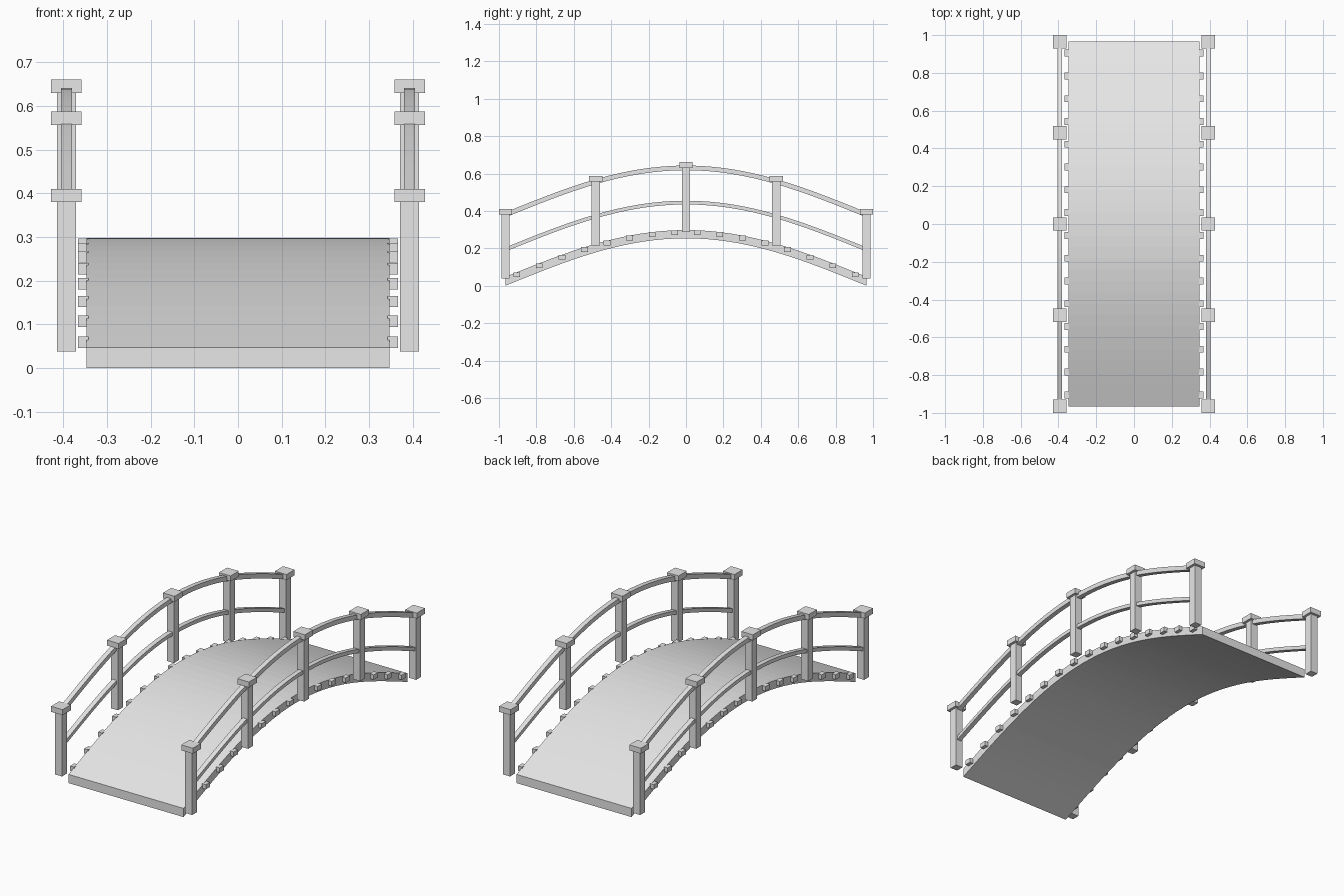
import bpy
import bmesh
import math

cube = bpy.data.objects.get("Cube")
if cube:
    bpy.data.objects.remove(cube, do_unlink=True)

HALF = 0.965          # half the span
RISE = 0.25           # height of the arch
BASE = 0.0475         # walking surface at the ends
RAIL_X = 0.393        # centre line of the railings

grey = bpy.data.materials.new("plain_grey")
grey.use_nodes = True
grey.diffuse_color = (0.8, 0.8, 0.8, 1)
grey.node_tree.nodes["Principled BSDF"].inputs["Base Color"].default_value = (0.8, 0.8, 0.8, 1)


def surface(y):
    return BASE + RISE * math.cos(math.pi / 2 * y / HALF)


def stretch(y):
    # Vertical thickness needed for a constant thickness along the slope
    slope = RISE * math.pi / 2 / HALF * math.sin(math.pi / 2 * y / HALF)
    return math.hypot(1, slope)


def finish(name, bm):
    bmesh.ops.recalc_face_normals(bm, faces=bm.faces)
    mesh = bpy.data.meshes.new(name)
    bm.to_mesh(mesh)
    bm.free()
    mesh.materials.append(grey)
    obj = bpy.data.objects.new(name, mesh)
    bpy.context.scene.collection.objects.link(obj)
    return obj


def box(name, x, y, bottom, width, depth, height):
    bm = bmesh.new()
    bmesh.ops.create_cube(bm, size=1)
    bmesh.ops.scale(bm, vec=(width, depth, height), verts=bm.verts)
    bmesh.ops.translate(bm, vec=(x, y, bottom + height / 2), verts=bm.verts)
    return finish(name, bm)


def arched_beam(name, x, width, lift, thickness, reach=HALF, steps=32):
    bm = bmesh.new()
    rings = []
    for i in range(steps + 1):
        y = reach * (2 * i / steps - 1)
        top = surface(y) + lift
        low = top - thickness * stretch(y)
        corners = [(-1, low), (1, low), (1, top), (-1, top)]
        rings.append([bm.verts.new((x + s * width / 2, y, z)) for s, z in corners])
    for a, b in zip(rings, rings[1:]):
        for k in range(4):
            n = (k + 1) % 4
            bm.faces.new((a[k], a[n], b[n], b[k]))
    bm.faces.new(rings[0])
    bm.faces.new(rings[-1])
    return finish(name, bm)


# Deck
arched_beam("deck", 0, 0.694, 0, 0.044)

for side, sx in (("left", 1), ("right", -1)):
    x = sx * RAIL_X

    # Railings
    arched_beam(side + "_top_rail", x, 0.026, 0.345, 0.025)
    arched_beam(side + "_middle_rail", x, 0.026, 0.157, 0.02)

    # Posts with caps
    for i in range(5):
        y = HALF * (i - 2) / 2
        z = surface(y)
        box(f"{side}_post_{i + 1}", x, y, z - 0.01, 0.043, 0.043, 0.345)
        box(f"{side}_post_cap_{i + 1}", x, y, z + 0.333, 0.07, 0.07, 0.03)

    # Plank ends along the deck edge
    for i in range(16):
        y = HALF * ((i + 0.5) / 8 - 1)
        box(f"{side}_plank_end_{i + 1}", sx * 0.355, y, surface(y) - 0.026,
            0.024, 0.036, 0.026)
